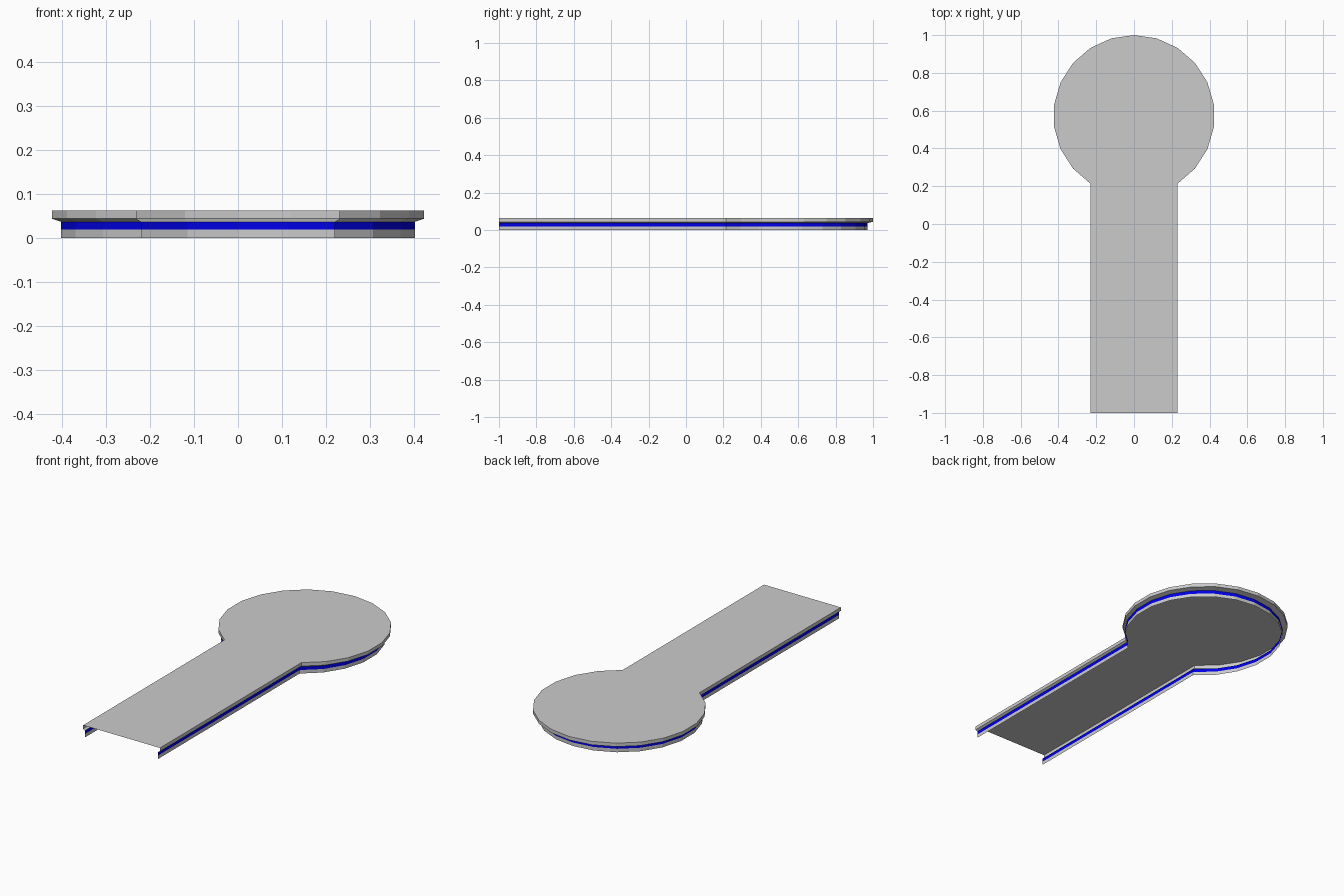
import bpy, bmesh
from math import sin, cos, pi

if "Cube" in bpy.data.objects:
    bpy.data.objects.remove(bpy.data.objects["Cube"])

SIDES = 22  # full circle count of the round end


def outline(rx, ry, cy, z):
    # keyhole path, counter-clockwise from the front right corner, open at the front
    arc = [(rx * sin(2 * pi * k / SIDES), cy + ry * cos(2 * pi * k / SIDES), z)
           for k in range(9, -10, -1)]
    return [(arc[0][0], -1, z)] + arc + [(arc[-1][0], -1, z)]


def outer(z):
    return outline(0.427, 0.427, 0.573, z)


def inner(z):
    return outline(0.406, 0.41, 0.56, z)


def make(name, rows, color=None, cap=False):
    # skin the rows from bottom to top, or fill a single row
    bm = bmesh.new()
    rings = [[bm.verts.new(p) for p in row] for row in rows]
    for a, b in zip(rings, rings[1:]):
        for i in range(len(a) - 1):
            bm.faces.new((a[i], a[i + 1], b[i + 1], b[i]))
    if cap:
        bm.faces.new(rings[-1])
    me = bpy.data.meshes.new(name)
    bm.to_mesh(me)
    bm.free()
    ob = bpy.data.objects.new(name, me)
    bpy.context.collection.objects.link(ob)
    if color:
        mat = bpy.data.materials.new(name + "_blue")
        mat.diffuse_color = color
        mat.use_nodes = True
        mat.node_tree.nodes["Principled BSDF"].inputs["Base Color"].default_value = mat.diffuse_color
        me.materials.append(mat)
    return ob


# lower grey skirt
make("lower_skirt", [inner(0), inner(0.019)])
# blue stripe around the wall
make("blue_stripe", [inner(0.019), inner(0.037)], (0.0, 0.0, 0.8, 1))
# flared lip, rim and flat deck
make("deck_and_rim", [inner(0.037), outer(0.044), outer(0.063)], cap=True)
